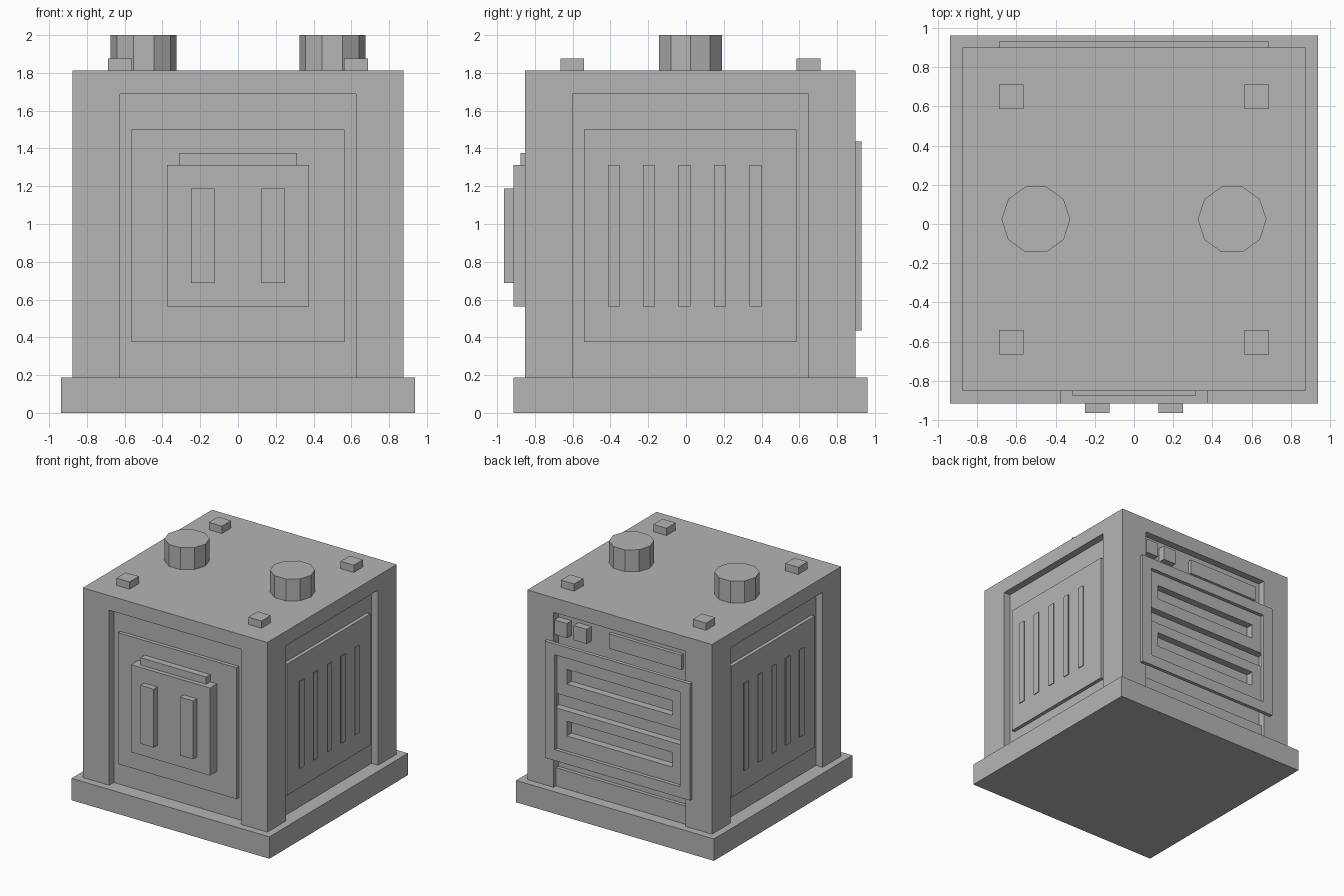
import bpy, bmesh, math

if "Cube" in bpy.data.objects:
    bpy.data.objects.remove(bpy.data.objects["Cube"])

U = 0.0625      # modelling unit
OY = 0.0234     # shift that centres the overall depth on y = 0

grey = bpy.data.materials.new("machine grey")
grey.diffuse_color = (0.46, 0.46, 0.46, 1)
grey.use_nodes = True
grey.node_tree.nodes["Principled BSDF"].inputs["Base Color"].default_value = grey.diffuse_color


def finish(name, bm):
    """Scale from units, place and link a mesh."""
    bmesh.ops.recalc_face_normals(bm, faces=bm.faces)
    for v in bm.verts:
        v.co *= U
        v.co.y += OY
    me = bpy.data.meshes.new(name)
    bm.to_mesh(me)
    bm.free()
    me.materials.append(grey)
    ob = bpy.data.objects.new(name, me)
    bpy.context.collection.objects.link(ob)
    return ob


def boxes(name, *ranges):
    """One object made of boxes given as (x0, x1, y0, y1, z0, z1)."""
    bm = bmesh.new()
    for x0, x1, y0, y1, z0, z1 in ranges:
        vs = bmesh.ops.create_cube(bm, size=1)["verts"]
        for v in vs:
            v.co.x = x1 if v.co.x > 0 else x0
            v.co.y = y1 if v.co.y > 0 else y0
            v.co.z = z1 if v.co.z > 0 else z0
    return finish(name, bm)


def frame(name, w, z0, z1, iw, iz0, iz1, y0, y1):
    """Upright plate with a rectangular opening."""
    return boxes(name,
                 (-w, w, y0, y1, iz1, z1), (-w, w, y0, y1, z0, iz0),
                 (-w, -iw, y0, y1, iz0, iz1), (iw, w, y0, y1, iz0, iz1))


# Base slab and lid
boxes("base", (-15, 15, -15, 15, 0, 3))
boxes("lid", (-14, 14, -14, 14, 27, 29))

# Body: square section with a shallow recess on each side
bm = bmesh.new()
side = [(-14, -14), (-10, -14), (-10, -13), (10, -13), (10, -14)]
ring = []
for k in range(4):
    c, s = round(math.cos(k * math.pi / 2)), round(math.sin(k * math.pi / 2))
    ring += [bm.verts.new((x * c - y * s, x * s + y * c, 3)) for x, y in side]
face = bm.faces.new(ring)
top = bmesh.ops.extrude_face_region(bm, geom=[face])["geom"]
for v in top:
    if isinstance(v, bmesh.types.BMVert):
        v.co.z = 27
finish("body", bm)

# Front panel, door, lip and handles
boxes("front_panel", (-9, 9, -13.5, -13, 6, 24))
boxes("front_door", (-6, 6, -15, -13.5, 9, 21))
boxes("door_lip", (-5, 5, -14.4, -13.5, 21, 22))
for s in (-1, 1):
    a, b = sorted((2 * s, 4 * s))
    boxes("door_handle", (a, b, -15.8, -15, 11, 19))

# Side panels with vent strips
for s, label in ((1, "right"), (-1, "left")):
    a, b = sorted((13 * s, 13.5 * s))
    boxes(label + "_panel", (a, b, -9, 9, 6, 24))
    a, b = sorted((13.9 * s, 14 * s))
    strips = []
    for i in range(5):
        y0, y1 = sorted((s * (-7 + 3 * i), s * (-6 + 3 * i)))
        strips.append((a, b, y0, y1, 9, 21))
    boxes(label + "_vent_strips", *strips)

# Back frame, slotted plates, lower ledge, buttons and label plate
frame("back_frame", 11, 7, 23, 9.5, 8.5, 21.5, 14, 14.5)
frame("upper_slot_plate", 9.9, 16, 21.5, 8, 17.7, 19.7, 13, 14)
frame("lower_slot_plate", 9.9, 8.5, 14, 8, 10.6, 12.6, 13, 14)
boxes("back_ledge", (-10, 10, 13, 13.5, 3, 5.5))
boxes("back_buttons", (8, 9.9, 13, 14, 24, 26), (5, 7, 13, 14, 24, 26))
boxes("back_plate", (-9, 2, 13, 13.5, 24, 26))

# Lid studs and ten-sided caps
for sx in (-1, 1):
    for sy in (-1, 1):
        x0, x1 = sorted((9 * sx, 11 * sx))
        y0, y1 = sorted((9 * sy, 11 * sy))
        boxes("lid_stud", (x0, x1, y0, y1, 29, 30))
    bm = bmesh.new()
    pts = [(8 * sx + 2.8 * math.cos(i * math.pi / 5), 2.8 * math.sin(i * math.pi / 5))
           for i in range(10)]
    low = [bm.verts.new((x, y, 29)) for x, y in pts]
    high = [bm.verts.new((x, y, 32)) for x, y in pts]
    bm.faces.new(low)
    bm.faces.new(high)
    for i in range(10):
        j = (i + 1) % 10
        bm.faces.new((low[i], low[j], high[j], high[i]))
    finish("lid_cap", bm)
